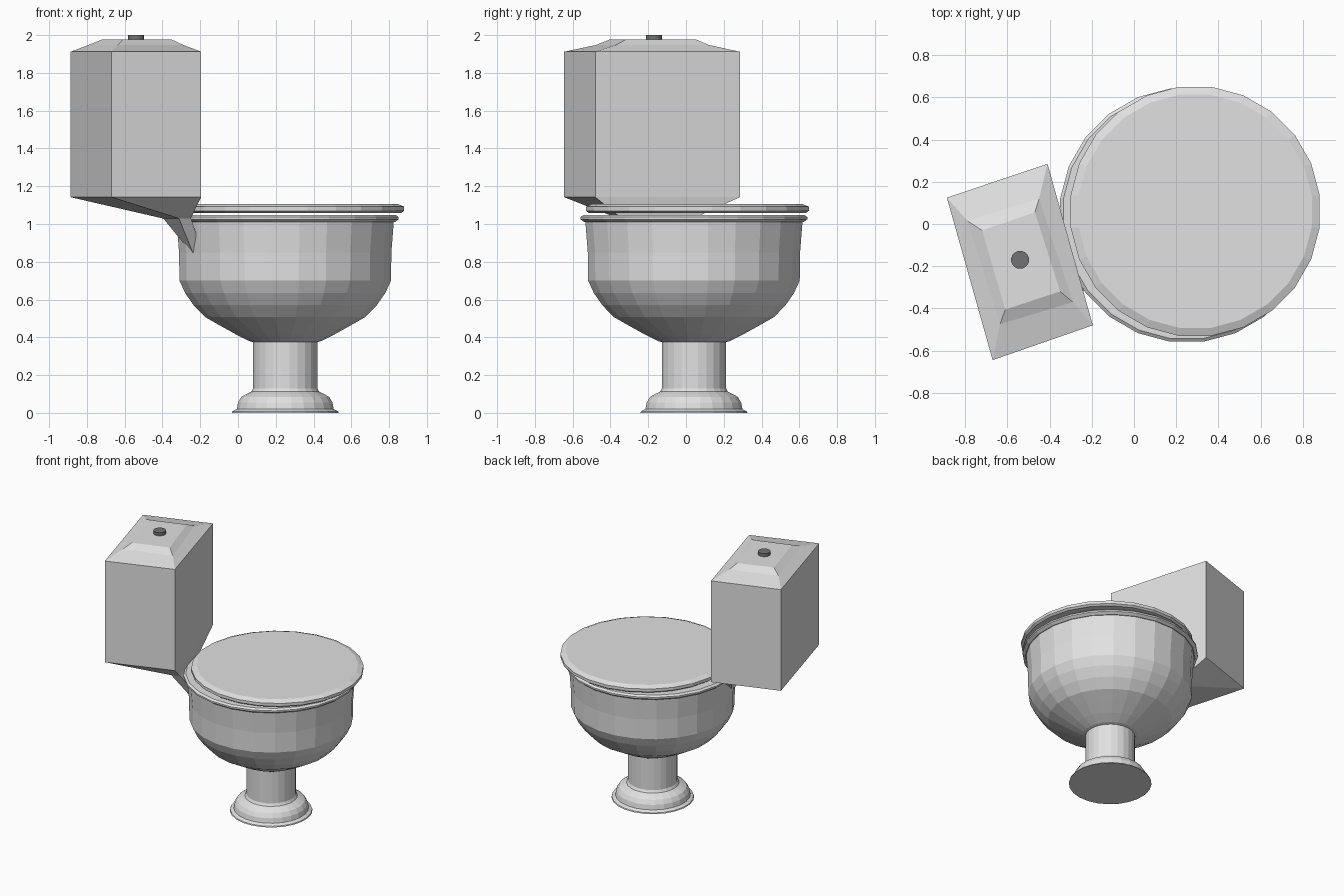
import bpy, math

if "Cube" in bpy.data.objects:
    bpy.data.objects.remove(bpy.data.objects["Cube"])

def material(name, v):
    m = bpy.data.materials.new(name)
    m.diffuse_color = (v, v, v, 1)
    m.use_nodes = True
    m.node_tree.nodes["Principled BSDF"].inputs["Base Color"].default_value = m.diffuse_color
    return m

porcelain = material("porcelain grey", 0.75)
dark = material("dark button grey", 0.17)

def make(name, verts, faces, mat):
    me = bpy.data.meshes.new(name)
    me.from_pydata(verts, [], faces)
    me.materials.append(mat)
    ob = bpy.data.objects.new(name, me)
    bpy.context.collection.objects.link(ob)
    return ob

def loft(name, rings, mat, closed=False):
    """Skin equal-size counter-clockwise rings listed upwards; cap or close the ends."""
    n = len(rings[0])
    verts = [p for r in rings for p in r]
    count = len(rings)
    faces = []
    for k in range(count if closed else count - 1):
        a, b = k * n, ((k + 1) % count) * n
        for i in range(n):
            j = (i + 1) % n
            faces.append((a + i, a + j, b + j, b + i))
    if not closed:
        faces.append(tuple(reversed(range(n))))
        faces.append(tuple((count - 1) * n + i for i in range(n)))
    return make(name, verts, faces, mat)

def lathe(name, centre, profile, mat, closed=False, n=24):
    k = 1 / math.cos(math.pi / n)
    rings = []
    for r, z in profile:
        rings.append([(centre[0] + r * k * math.cos((i + 0.5) * math.tau / n),
                       centre[1] + r * k * math.sin((i + 0.5) * math.tau / n), z)
                      for i in range(n)])
    return loft(name, rings, mat, closed)

def quad(z, *pts):
    return [(x, y, z) for x, y in pts]

C = (0.25, 0.042)

# Pedestal with stepped, rounded foot
lathe("pedestal", C, [(0.283, 0), (0.28, 0.008), (0.257, 0.02), (0.25, 0.055),
                      (0.232, 0.085), (0.205, 0.1), (0.18, 0.112), (0.17, 0.13),
                      (0.17, 0.39)], porcelain)

# Hollow bowl: outside up, over the lip, down the inside
lathe("bowl", C, [(0.155, 0.37), (0.19, 0.38), (0.26, 0.415), (0.35, 0.465),
                  (0.425, 0.508), (0.485, 0.57), (0.53, 0.635), (0.56, 0.70),
                  (0.562, 0.85), (0.575, 1.015),
                  (0.46, 1.015), (0.45, 0.75), (0.36, 0.6), (0.15, 0.5)], porcelain)

# Seat ring
lathe("seat", C, [(0.45, 1.01), (0.58, 1.01), (0.6, 1.025), (0.6, 1.037),
                  (0.585, 1.048), (0.45, 1.048)], porcelain, closed=True)

# Lid, slightly offset away from the tank
lathe("lid", (0.29, 0.06), [(0.575, 1.059), (0.59, 1.07), (0.59, 1.092),
                            (0.553, 1.107)], porcelain)

# Tank with funnel-shaped underside and stepped roof
outline = ((-0.887, 0.125), (-0.67, -0.645), (-0.195, -0.48), (-0.41, 0.285))
neck = ((-0.40, 0.02), (-0.315, -0.36), (-0.25, -0.34), (-0.355, 0.04))
loft("tank", [
    quad(1.03, *neck),
    quad(1.142, *outline),
    quad(1.912, *outline),
    quad(1.948, (-0.79, 0.015), (-0.635, -0.475), (-0.29, -0.37), (-0.45, 0.12)),
    quad(1.976, (-0.72, -0.03), (-0.61, -0.405), (-0.35, -0.32), (-0.47, 0.055)),
], porcelain)

# Wedge bracket joining tank to bowl
loft("tank_bracket", [
    quad(0.85, (-0.25, -0.19), (-0.24, -0.24), (-0.19, -0.22), (-0.2, -0.17)),
    quad(1.035, *neck),
], porcelain)

# Flush button
lathe("flush_button", (-0.54, -0.17), [(0.042, 1.97), (0.042, 2.0)], dark, n=16)
